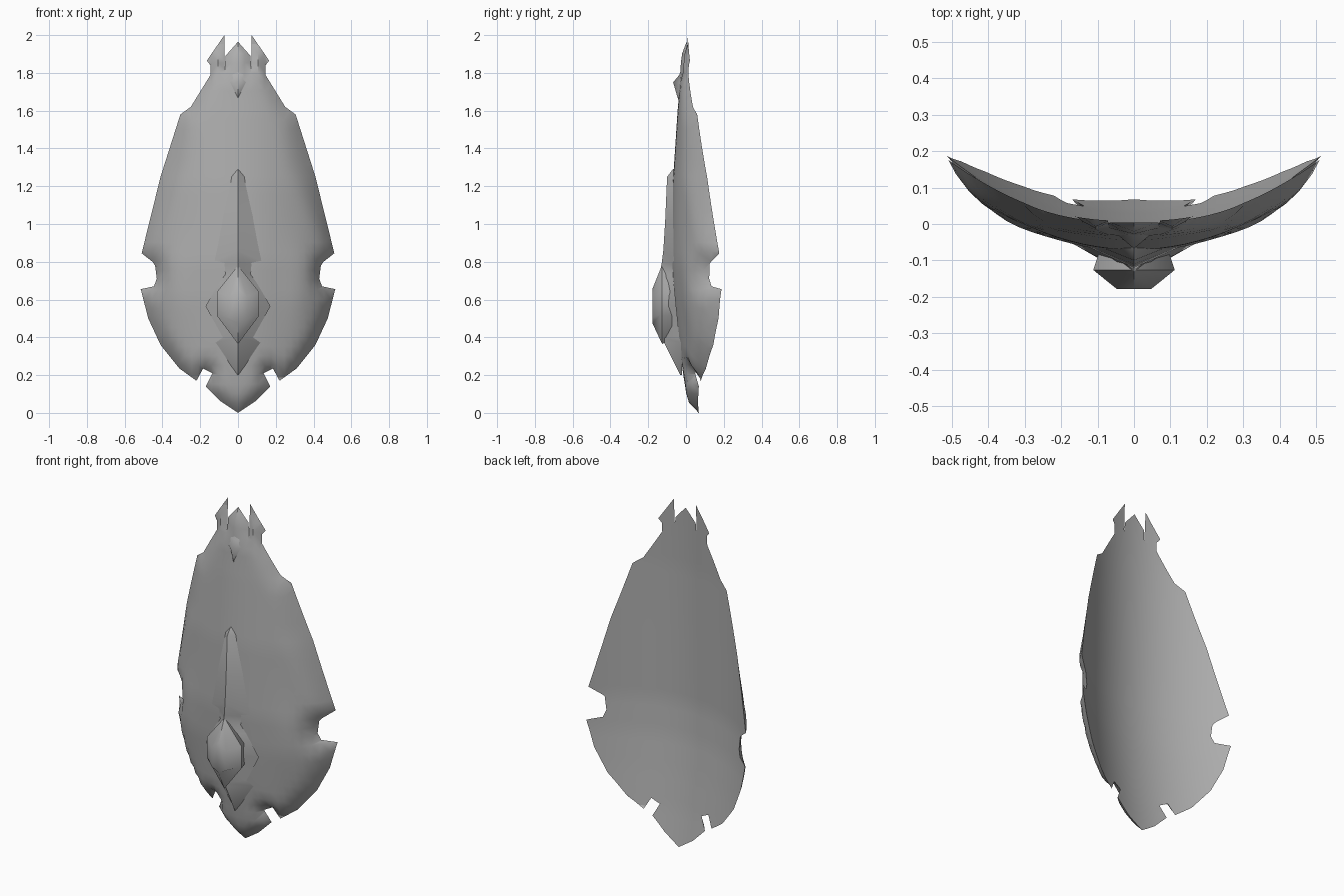
import bpy, bmesh, math
from mathutils import Vector
from mathutils.geometry import intersect_point_line

cube = bpy.data.objects.get("Cube")
if cube:
    bpy.data.objects.remove(cube)

steel = bpy.data.materials.new("grey steel")
steel.use_nodes = True
GREY = (0.43, 0.43, 0.43, 1)
steel.diffuse_color = GREY
steel.node_tree.nodes["Principled BSDF"].inputs["Base Color"].default_value = GREY


def finish(name, bm, angle):
    """Turn a half mesh (x >= 0) into a mirrored, shaded object."""
    bmesh.ops.recalc_face_normals(bm, faces=bm.faces[:])
    mesh = bpy.data.meshes.new(name)
    bm.to_mesh(mesh)
    bm.free()
    mesh.materials.append(steel)
    obj = bpy.data.objects.new(name, mesh)
    bpy.context.collection.objects.link(obj)
    mirror = obj.modifiers.new("mirror", 'MIRROR')
    mirror.merge_threshold = 0.0005
    bpy.ops.object.select_all(action='DESELECT')
    obj.select_set(True)
    bpy.context.view_layer.objects.active = obj
    bpy.ops.object.modifier_apply(modifier="mirror")
    bpy.ops.object.shade_smooth_by_angle(angle=math.radians(angle))


def lerp_table(table, z):
    for (z0, a), (z1, b) in zip(table, table[1:]):
        if z <= z1:
            return a + (b - a) * max(0, (z - z0) / (z1 - z0))
    return table[-1][1]


# Half outline of the shield, bottom tip to crown tip
OUTLINE = [(0, 0), (.09, .06), (.17, .14), (.135, .21), (.185, .235), (.22, .17),
           (.31, .235), (.41, .36), (.475, .5), (.515, .655), (.445, .67),
           (.43, .71), (.44, .79), (.51, .845), (.41, 1.25), (.305, 1.58),
           (.25, 1.62), (.145, 1.79), (.145, 1.84), (.165, 1.865), (.072, 2),
           (.07, 1.82), (.066, 1.89), (0, 1.965)]
# Depth of the back, shell thickness and rim width, each by height
CENTRE = [(0, .068), (.2, .036), (.4, .01), (.6, -.013), (.8, -.025),
          (1.25, -.018), (1.6, -.012), (2, .006)]
SHELL = [(0, .05), (1.2, .052), (1.65, .03), (2, .024)]
RIM = [(0, .07), (.9, .07), (1.3, .15), (1.7, .08), (2, .06)]


def edge_distance(p):
    best = 9
    for a, b in zip(OUTLINE, OUTLINE[1:]):
        a, b = Vector((*a, 0)), Vector((*b, 0))
        q, t = intersect_point_line(p, a, b)
        q = a if t < 0 else b if t > 1 else q
        best = min(best, (p - q).length)
    return best


def back_y(x, z):
    return lerp_table(CENTRE, z) + .77 * x * x


def thickness(x, z):
    u = min(1, edge_distance(Vector((x, z, 0))) / lerp_table(RIM, z))
    shoulder = math.exp(-((x - .34) / .09) ** 2 - ((z - .62) / .27) ** 2)
    return (lerp_table(SHELL, z) + .016 * shoulder) * u * (2 - u)


# Shield body: curved back and a thicker front meeting in a sharp rim
bm = bmesh.new()
for side in (0, 1):
    part = bmesh.new()
    part.faces.new([part.verts.new((x, 0, z)) for x, z in OUTLINE])
    cuts = [(Vector((i * .035, 0, 0)), Vector((1, 0, 0))) for i in range(1, 15)]
    cuts += [(Vector((0, 0, i * .05 + .003)), Vector((0, 0, 1))) for i in range(1, 40)]
    for co, no in cuts:
        bmesh.ops.bisect_plane(part, geom=part.verts[:] + part.edges[:] + part.faces[:],
                               dist=1e-5, plane_co=co, plane_no=no)
    for v in part.verts:
        v.co.y = back_y(v.co.x, v.co.z)
        if side:
            v.co.y -= thickness(v.co.x, v.co.z)
    tmp = bpy.data.meshes.new("half")
    part.to_mesh(tmp)
    part.free()
    bm.from_mesh(tmp)
    bpy.data.meshes.remove(tmp)
bmesh.ops.remove_doubles(bm, verts=bm.verts[:], dist=1e-5)
finish("shield_body", bm, 40)


def keel(name, stations, angle):
    """Ridged strip: height, half width, edge depth, spine depth, spine lift."""
    bm = bmesh.new()
    rows = [(bm.verts.new((0, s, z + lift)), bm.verts.new((w, e, z)))
            for z, w, e, s, lift in stations]
    for (a, b), (c, d) in zip(rows, rows[1:]):
        bm.faces.new((a, b, d, c))
    bmesh.ops.remove_doubles(bm, verts=bm.verts[:], dist=1e-5)
    finish(name, bm, angle)


# Long spike, side wings and lower fang around the emblem
keel("spike_and_fang", [
    (1.29, .001, -.065, -.07, 0), (1.25, .035, -.065, -.1, 0),
    (1.02, .085, -.066, -.11, 0), (.8, .133, -.06, -.12, .06),
    (.785, .078, -.066, -.128, .01), (.735, .065, -.07, -.14, 0),
    (.69, .098, -.064, -.145, 0), (.565, .172, -.052, -.15, 0),
    (.4, .08, -.035, -.13, 0), (.37, .125, -.02, -.115, 0),
    (.2, .001, -.02, -.03, 0)], 35)

# Small ridge under the crown
keel("crown_ridge", [(1.86, .001, -.01, -.012, 0), (1.79, .06, -.016, -.035, 0),
                     (1.75, .05, -.025, -.068, 0), (1.66, .001, -.035, -.042, 0)], 60)


def boss(name, rings):
    """Stepped six-sided block; each ring holds depth, width, top, corners, bottom."""
    bm = bmesh.new()
    loops = []
    for y, w, top, hi, lo, bottom in rings:
        loops.append([bm.verts.new((x, y, z)) for x, z in
                      ((0, top), (w, hi), (w, lo), (0, bottom))])
    for a, b in zip(loops, loops[1:]):
        for i in range(3):
            bm.faces.new((a[i], a[i + 1], b[i + 1], b[i]))
    bm.faces.new(loops[-1])
    finish(name, bm, 45)


# Raised central emblem
boss("emblem_boss", [(-.075, .095, .76, .64, .515, .39), (-.126, .112, .78, .64, .515, .365),
                     (-.136, .1, .76, .635, .52, .385),
                     (-.178, .048, .655, .615, .505, .475)])
